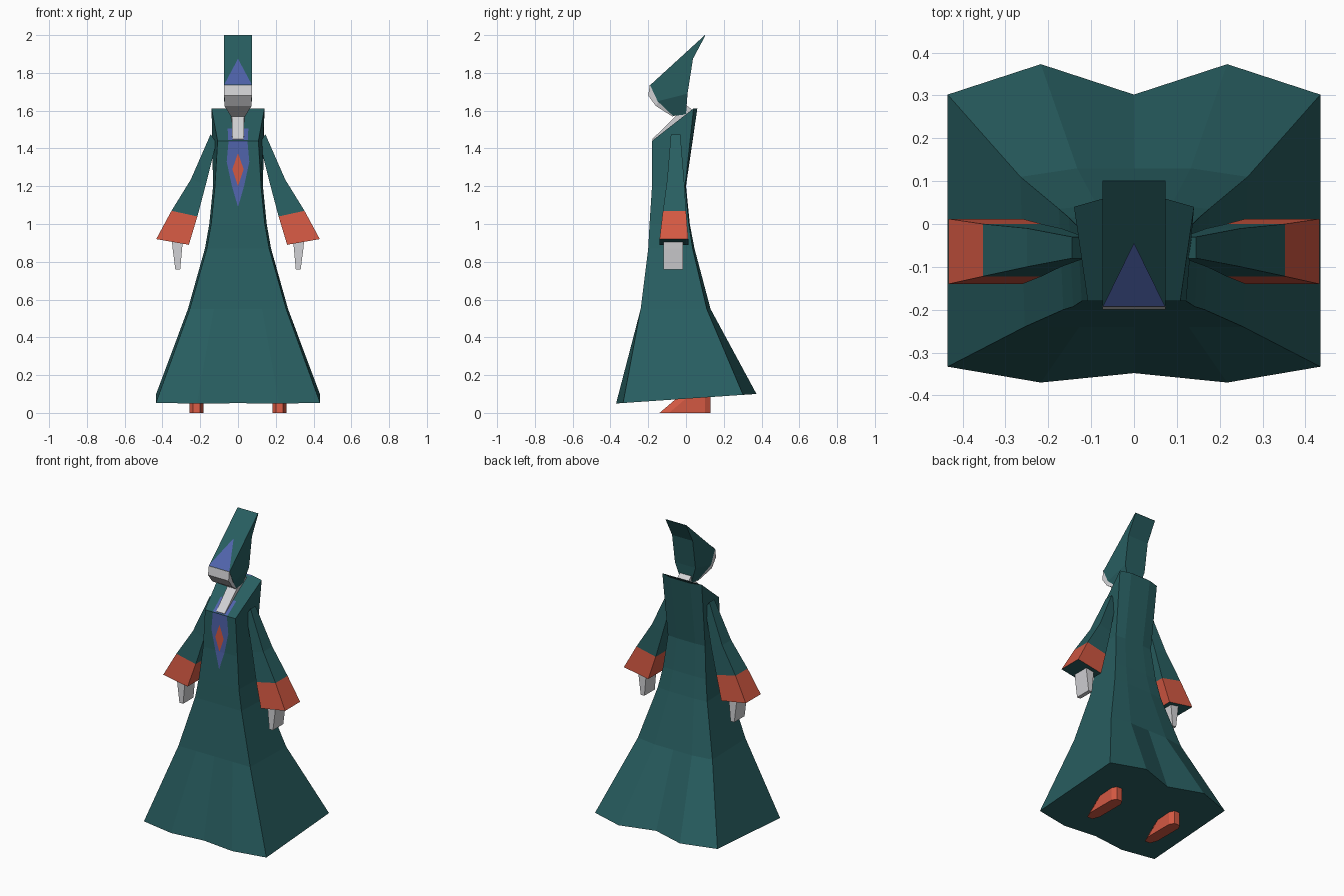
import bpy, bmesh

cube = bpy.data.objects.get("Cube")
if cube:
    bpy.data.objects.remove(cube, do_unlink=True)


def material(name, r, g, b):
    m = bpy.data.materials.new(name)
    m.use_nodes = True
    m.diffuse_color = (r, g, b, 1)
    m.node_tree.nodes["Principled BSDF"].inputs["Base Color"].default_value = (r, g, b, 1)
    return m


GREEN = material("dark teal cloth", 0.021, 0.112, 0.118)
RED = material("orange red", 0.65, 0.098, 0.055)
BLUE = material("slate blue", 0.08, 0.125, 0.41)
PALE = material("pale grey", 0.64, 0.64, 0.66)


def finish(name, bm, mats):
    mesh = bpy.data.meshes.new(name)
    bm.to_mesh(mesh)
    bm.free()
    for m in mats:
        mesh.materials.append(m)
    obj = bpy.data.objects.new(name, mesh)
    bpy.context.collection.objects.link(obj)
    return obj


def loft(name, rings, *mats, accent=()):
    """Skin closed rings and cap the ends; accent segments take the second material."""
    bm = bmesh.new()
    loops = [[bm.verts.new(p) for p in ring] for ring in rings]
    for i, (a, b) in enumerate(zip(loops, loops[1:])):
        for k in range(len(a)):
            n = (k + 1) % len(a)
            f = bm.faces.new((a[k], a[n], b[n], b[k]))
            f.material_index = 1 if i in accent else 0
    bm.faces.new(loops[0])
    bm.faces.new(loops[-1])
    bmesh.ops.recalc_face_normals(bm, faces=bm.faces)
    return finish(name, bm, mats)


def plate(name, points, mat):
    """Thin symmetric panel from (half width, y, z) rows, top to bottom."""
    bm = bmesh.new()
    rows = [[bm.verts.new((x, y, z)) for x in ((-w, w) if w else (0,))]
            for w, y, z in points]
    for a, b in zip(rows, rows[1:]):
        bm.faces.new(b + a[::-1])
    return finish(name, bm, [mat])


def box_ring(front, back):
    """Four corners from (y, z, half width) at the front and at the back."""
    (fy, fz, fw), (by, bz, bw) = front, back
    return [(-fw, fy, fz), (fw, fy, fz), (bw, by, bz), (-bw, by, bz)]


def robe_ring(front, back):
    """Ten points from (half width, corner y, quarter y, centre y, z) per side."""
    ring = []
    for (w, corner, quarter, centre, z), s in ((front, 1), (back, -1)):
        for t, y in ((-1, corner), (-0.5, quarter), (0, centre), (0.5, quarter), (1, corner)):
            ring.append((s * t * w, y, z))
    return ring


# Robe, from the wavy hem up to the slanted collar
hem = [(x, y, 0.075 + 0.068 * y) for x, y, z in
       robe_ring((0.435, -0.333, -0.37, -0.348, 0), (0.435, 0.302, 0.373, 0.302, 0))]
robe = [hem]
for z, fw, fy, bw, by, bulge in ((0.55, 0.255, -0.24, 0.265, 0.11, 0.02),
                                 (0.87, 0.165, -0.2, 0.175, 0.035, 0.01),
                                 (1.0, 0.142, -0.193, 0.152, 0.015, 0.005),
                                 (1.2, 0.122, -0.18, 0.132, -0.005, 0.005)):
    robe.append(robe_ring((fw, fy, fy, fy, z), (bw, by, by + bulge, by + bulge, z)))
robe.append(robe_ring((0.108, -0.18, -0.18, -0.18, 1.44), (0.14, 0.04, 0.06, 0.06, 1.612)))
loft("robe", robe, GREEN)

# Collar lining, chest panel and gem
plate("collar_lining", [(0.06, 0.056, 1.616), (0.052, -0.181, 1.444)], BLUE)
plate("chest_panel", [(0.05, -0.184, 1.44), (0.06, -0.184, 1.33),
                      (0.032, -0.184, 1.2), (0, -0.192, 1.09)], BLUE)
plate("chest_gem", [(0, -0.188, 1.375), (0.03, -0.188, 1.29), (0, -0.188, 1.2)], RED)

# Shirt front rising into the neck
loft("neck", [box_ring((-0.178, 1.45, 0.03), (-0.17, 1.43, 0.03)),
              box_ring((-0.06, 1.565, 0.033), (-0.04, 1.5, 0.033)),
              box_ring((0.0, 1.63, 0.04), (0.04, 1.6, 0.04))], PALE)

# Pointed hood
loft("hood", [box_ring((-0.07, 1.572, 0.036), (0.0, 1.58, 0.036)),
              box_ring((-0.15, 1.65, 0.073), (0.008, 1.69, 0.073)),
              box_ring((-0.19, 1.735, 0.073), (0.037, 1.875, 0.073)),
              box_ring((0.1, 2.0, 0.073), (0.102, 1.997, 0.073))], GREEN)
plate("hood_emblem", [(0, -0.044, 1.875), (0.073, -0.193, 1.738)], BLUE)

# Face below the hood
loft("face", [box_ring((-0.07, 1.568, 0.036), (-0.06, 1.585, 0.034)),
              box_ring((-0.16, 1.625, 0.072), (-0.14, 1.655, 0.07)),
              box_ring((-0.2, 1.68, 0.073), (-0.155, 1.68, 0.071)),
              box_ring((-0.192, 1.735, 0.073), (-0.18, 1.735, 0.071))], PALE)

# Sleeves, hands and shoes on both sides
SLEEVE = ((0.145, 1.475, 0.115, 1.43, -0.08, -0.03),
          (0.25, 1.235, 0.17, 1.21, -0.1, -0.01),
          (0.352, 1.07, 0.215, 1.04, -0.122, 0.0),
          (0.433, 0.92, 0.26, 0.89, -0.14, 0.012))
HAND = ((0.29, 0.352, 0.93), (0.296, 0.346, 0.87), (0.306, 0.332, 0.76))
SOLE = ((0.2, -0.14), (0.238, -0.14), (0.256, -0.09), (0.256, 0.1),
        (0.238, 0.13), (0.2, 0.13), (0.182, 0.1), (0.182, -0.09))

for side, s in (("left", 1), ("right", -1)):
    loft(side + "_sleeve",
         [[(s * xo, y0, zo), (s * xo, y1, zo), (s * xi, y1, zi), (s * xi, y0, zi)]
          for xo, zo, xi, zi, y0, y1 in SLEEVE], GREEN, RED, accent=(2,))
    loft(side + "_hand",
         [[(s * a, -0.12, z), (s * b, -0.12, z), (s * b, -0.015, z), (s * a, -0.015, z)]
          for a, b, z in HAND], PALE)
    loft(side + "_shoe",
         [[(s * x, y, 0) for x, y in SOLE],
          [(s * x, y + 0.1 if y < 0 else y, 0.085) for x, y in SOLE]], RED)
